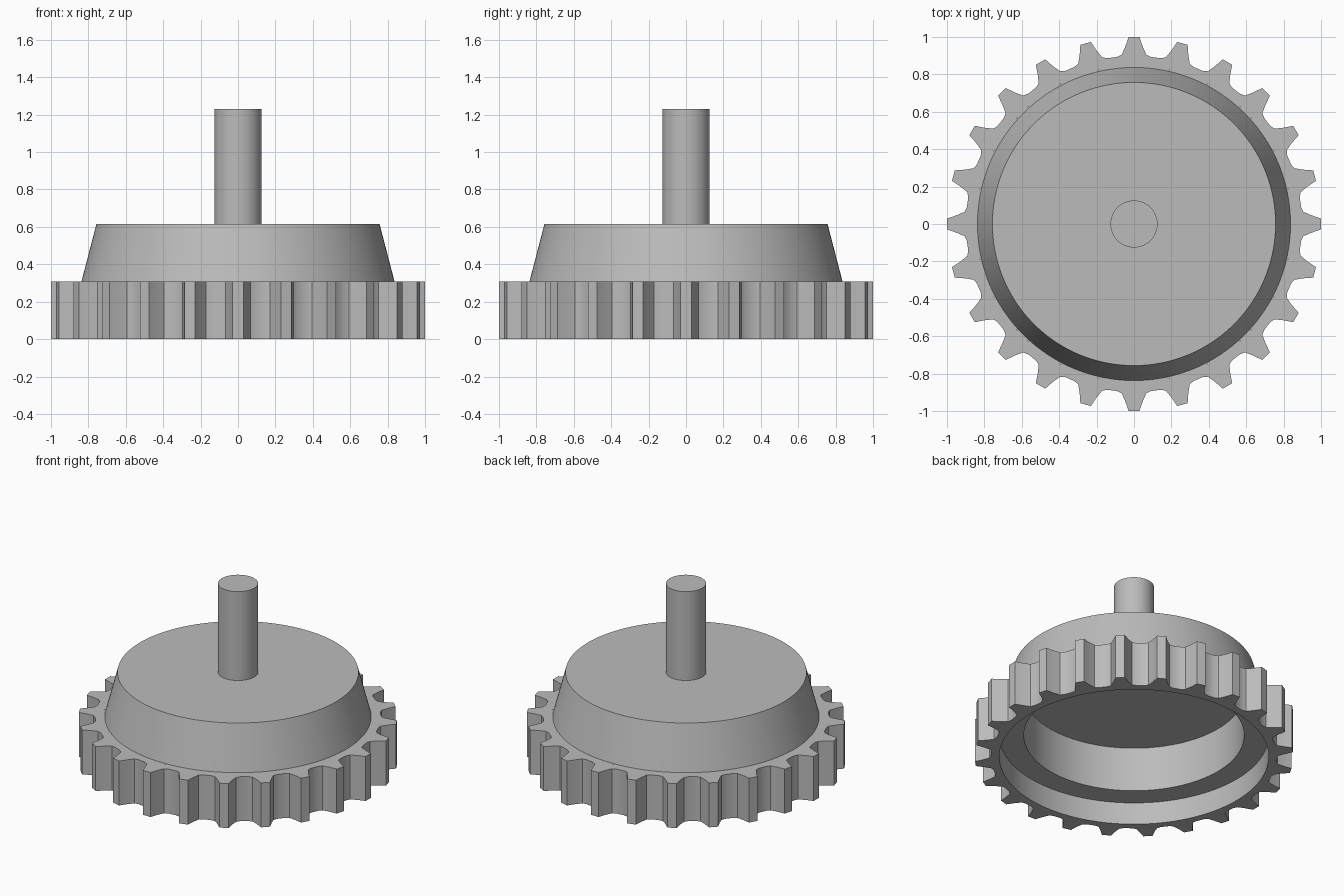
import bpy, bmesh
from math import sin, cos, tau, atan2, hypot, radians

cube = bpy.data.objects.get("Cube")
if cube:
    bpy.data.objects.remove(cube, do_unlink=True)

TEETH = 24
RIM_TOP, BORE = 0.308, 0.846

grey = bpy.data.materials.new("plain grey")
grey.use_nodes = True
grey.diffuse_color = (0.5, 0.5, 0.5, 1)
grey.node_tree.nodes["Principled BSDF"].inputs["Base Color"].default_value = (0.5, 0.5, 0.5, 1)


def finish(bm, name, sharp=30):
    bmesh.ops.remove_doubles(bm, verts=bm.verts, dist=1e-5)
    bmesh.ops.recalc_face_normals(bm, faces=bm.faces)
    mesh = bpy.data.meshes.new(name)
    bm.to_mesh(mesh)
    bm.free()
    mesh.materials.append(grey)
    obj = bpy.data.objects.new(name, mesh)
    bpy.context.collection.objects.link(obj)
    bpy.ops.object.select_all(action='DESELECT')
    obj.select_set(True)
    bpy.context.view_layer.objects.active = obj
    bpy.ops.object.shade_smooth_by_angle(angle=radians(sharp))
    return obj


def lathe(name, profile, steps):
    """Spin an (r, z) profile around the z axis."""
    bm = bmesh.new()
    verts = [bm.verts.new((r, 0, z)) for r, z in profile]
    edges = [bm.edges.new(pair) for pair in zip(verts, verts[1:])]
    bmesh.ops.spin(bm, geom=verts + edges, cent=(0, 0, 0), axis=(0, 0, 1),
                   angle=tau, steps=steps)
    return finish(bm, name)


# Toothed rim: one half tooth as (half width, distance from centre), mirrored
half_tooth = [(0.092, 0.893), (0.066, 0.905), (0.048, 0.945), (0.039, 0.97), (0.029, 1.0)]
tooth = [(-w, d) for w, d in half_tooth] + [(w, d) for w, d in reversed(half_tooth)]
outline = []
for i in range(TEETH):
    for w, d in tooth:
        outline.append((i * tau / TEETH + atan2(w, d), hypot(w, d) if d < 1 else 1.0))

bm = bmesh.new()


def loop(z, radius=None):
    return [bm.verts.new(((radius or r) * cos(a), (radius or r) * sin(a), z))
            for a, r in outline]


rings = [loop(0), loop(RIM_TOP), loop(RIM_TOP, BORE), loop(0, BORE)]
count = len(outline)
for k in range(4):
    a, b = rings[k], rings[(k + 1) % 4]
    for i in range(count):
        j = (i + 1) % count
        bm.faces.new((a[i], a[j], b[j], b[i]))
finish(bm, "toothed_rim", 20)

# Tapered hub with a stepped recess underneath
lathe("tapered_hub", [(0, 0.462), (0.692, 0.462), (0.692, 0.154), (BORE, 0.154),
                      (BORE, RIM_TOP), (0.837, RIM_TOP), (0.757, 0.615), (0, 0.615)], 192)

# Central shaft
lathe("shaft", [(0, 0.6), (0.126, 0.6), (0.126, 1.231), (0, 1.231)], 64)
